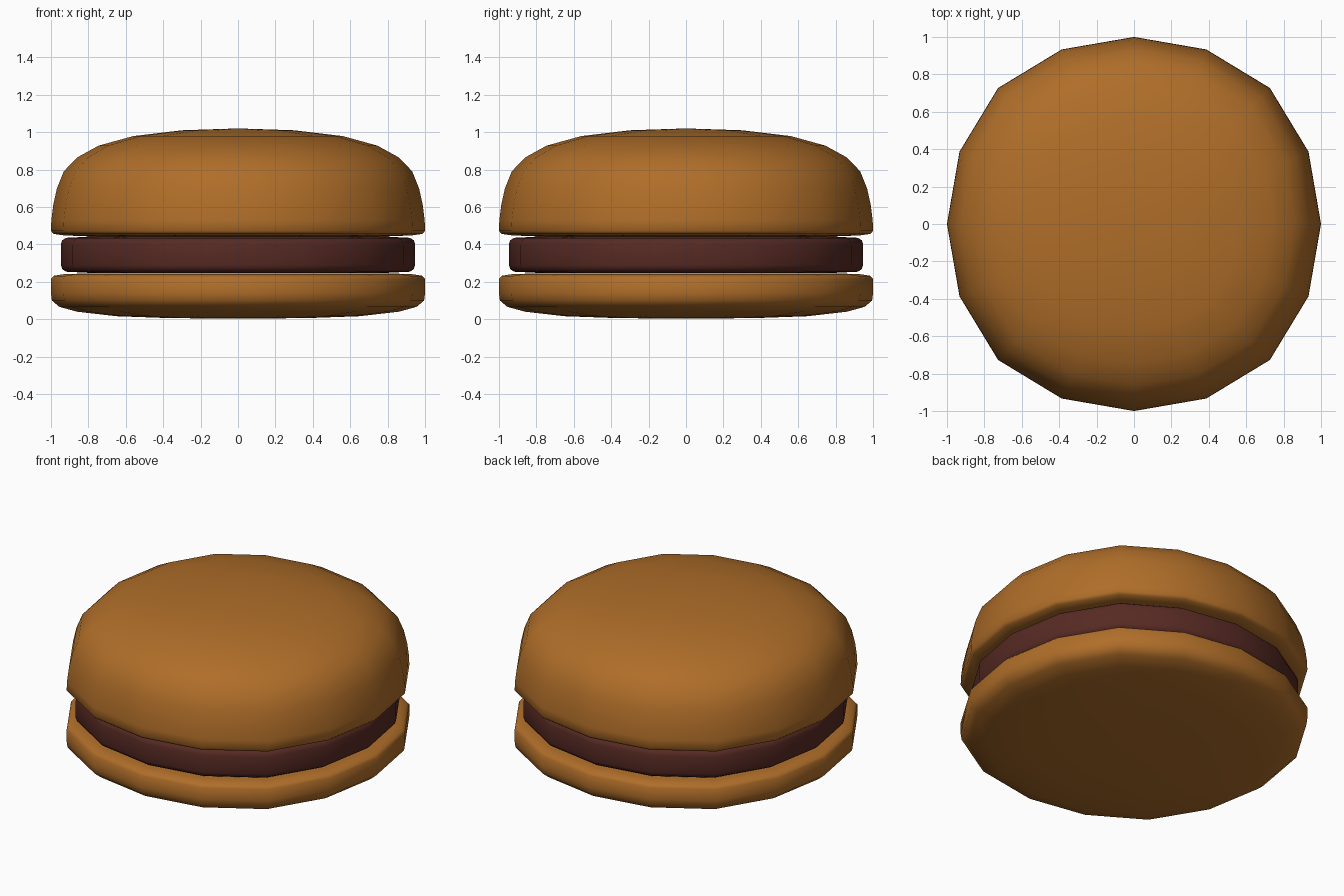
import bpy, bmesh, math

if "Cube" in bpy.data.objects:
    bpy.data.objects.remove(bpy.data.objects["Cube"])

SIDES = 16
BULGE = [1.0, 1.01, 1.028, 1.01]   # slightly squarish outline, repeating per quarter


def material(name, color):
    m = bpy.data.materials.new(name)
    m.diffuse_color = (*color, 1)
    m.use_nodes = True
    m.node_tree.nodes["Principled BSDF"].inputs["Base Color"].default_value = m.diffuse_color
    return m


def lathe(name, profile, mat):
    """Revolve a (radius, z) profile whose first and last points lie on the axis."""
    bm = bmesh.new()
    bottom = bm.verts.new((0, 0, profile[0][1]))
    top = bm.verts.new((0, 0, profile[-1][1]))
    rings = []
    for r, z in profile[1:-1]:
        ring = []
        for i in range(SIDES):
            a = 2 * math.pi * i / SIDES
            k = r * BULGE[i % 4]
            ring.append(bm.verts.new((k * math.cos(a), k * math.sin(a), z)))
        rings.append(ring)
    for i in range(SIDES):
        j = (i + 1) % SIDES
        bm.faces.new((bottom, rings[0][j], rings[0][i]))
        for lo, hi in zip(rings, rings[1:]):
            bm.faces.new((lo[i], lo[j], hi[j], hi[i]))
        bm.faces.new((rings[-1][i], rings[-1][j], top))
    for f in bm.faces:
        f.smooth = True
    mesh = bpy.data.meshes.new(name)
    bm.to_mesh(mesh)
    bm.free()
    mesh.materials.append(mat)
    ob = bpy.data.objects.new(name, mesh)
    bpy.context.collection.objects.link(ob)
    return ob


bread = material("toasted_bread", (0.43, 0.155, 0.022))
meat = material("cooked_meat", (0.095, 0.023, 0.017))

# Bottom bun: shallow rounded underside, flat top
lathe("bottom_bun", [(0, 0.003), (0.37, 0.006), (0.65, 0.016), (0.86, 0.04),
                     (0.955, 0.066), (0.995, 0.10), (1.0, 0.14), (1.0, 0.215),
                     (0.985, 0.232), (0.93, 0.241), (0.8, 0.245), (0, 0.245)], bread)

# Patty: thin disc with a rounded rim
lathe("patty", [(0, 0.248), (0.8, 0.248), (0.92, 0.254), (0.94, 0.268), (0.947, 0.29),
                (0.947, 0.40), (0.94, 0.422), (0.92, 0.435), (0.8, 0.441), (0, 0.441)], meat)

# Top bun: flat base and a tall dome
lathe("top_bun", [(0, 0.443), (0.8, 0.443), (0.93, 0.448), (0.985, 0.456), (1.0, 0.472),
                  (0.998, 0.53), (0.988, 0.61), (0.968, 0.70), (0.932, 0.79),
                  (0.86, 0.865), (0.745, 0.928), (0.56, 0.979), (0.3, 1.01),
                  (0, 1.02)], bread)
